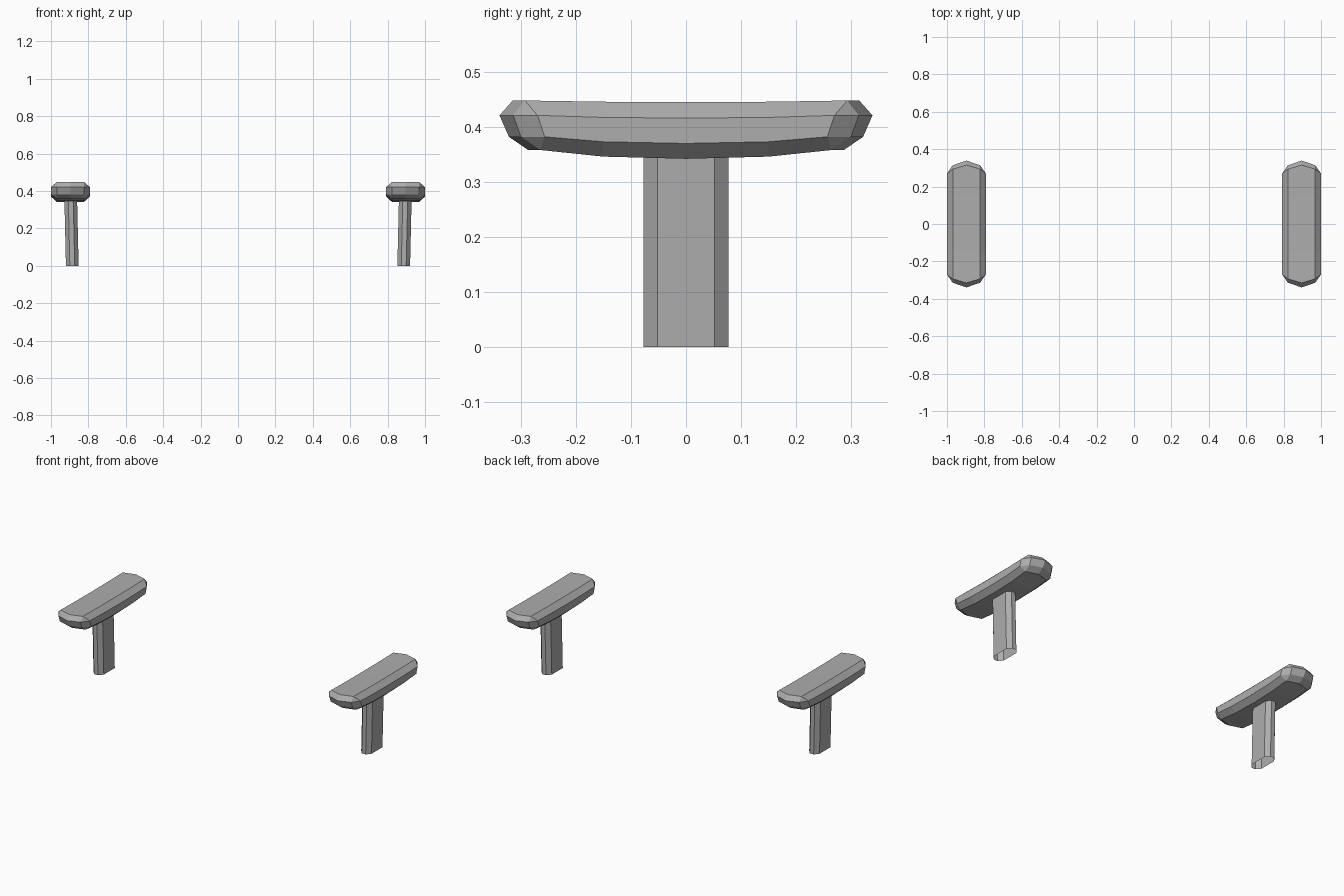
import bpy
import bmesh

cube = bpy.data.objects.get("Cube")
if cube:
    bpy.data.objects.remove(cube, do_unlink=True)

GREY = (0.42, 0.42, 0.42, 1.0)
grey = bpy.data.materials.new("plain_grey")
grey.use_nodes = True
grey.diffuse_color = GREY
grey.node_tree.nodes["Principled BSDF"].inputs["Base Color"].default_value = GREY


def add_object(name, bm):
    bmesh.ops.remove_doubles(bm, verts=bm.verts, dist=0.0005)
    bmesh.ops.recalc_face_normals(bm, faces=bm.faces)
    mesh = bpy.data.meshes.new(name)
    bm.to_mesh(mesh)
    bm.free()
    mesh.materials.append(grey)
    obj = bpy.data.objects.new(name, mesh)
    bpy.context.collection.objects.link(obj)


def skin(bm, rings):
    """Join neighbouring rings of vertices, skipping collapsed faces."""
    for low, high in zip(rings, rings[1:]):
        for i in range(len(low)):
            j = (i + 1) % len(low)
            corners = [low[i], low[j], high[j], high[i]]
            unique = []
            for v in corners:
                if all((v.co - u.co).length > 0.0005 for u in unique):
                    unique.append(v)
            if len(unique) > 2:
                bm.faces.new(unique)


# Pad layers: half width, shoulder y, nose corner (x, y), tip y, z in the middle, z at the ends
LAYERS = [
    (0.073, 0.265, 0.073, 0.265, 0.287, 0.342, 0.358),
    (0.104, 0.257, 0.073, 0.300, 0.322, 0.370, 0.382),
    (0.104, 0.270, 0.073, 0.314, 0.339, 0.416, 0.421),
    (0.073, 0.293, 0.073, 0.293, 0.315, 0.445, 0.448),
]
MID_Y = 0.15


def pad_ring(bm, width, side_y, nose_x, nose_y, tip, z_mid, z_end, cx):
    z_part = z_mid + (z_end - z_mid) * 0.25
    quarter = [(width, 0, z_mid), (width, MID_Y, z_part),
               (width, side_y, z_end), (nose_x, nose_y, z_end), (0, tip, z_end)]
    half = quarter + [(-x, y, z) for x, y, z in quarter[-2::-1]]
    ring = half + [(x, -y, z) for x, y, z in half[-2:0:-1]]
    return [bm.verts.new((cx + x, y, z)) for x, y, z in ring]


def cap(bm, ring):
    """Close a ring with strips that run across the pad."""
    n = len(ring)
    half = n // 2
    order = [(ring[k], ring[half - k]) for k in range(-3, 4)]
    for (a, b), (c, d) in zip(order, order[1:]):
        if (a.co - c.co).length > 0.0005:
            bm.faces.new((a, b, d, c))
    for k in (4, -4):
        bm.faces.new((ring[k], ring[k - 1 if k > 0 else k + 1],
                      ring[half - (k - 1 if k > 0 else k + 1)]))


def armrest(label, side):
    # Padded top with faceted, rounded ends
    bm = bmesh.new()
    rings = [pad_ring(bm, *layer, side * 0.896) for layer in LAYERS]
    skin(bm, rings)
    cap(bm, rings[0])
    cap(bm, rings[-1])
    add_object(label + "_armrest_pad", bm)

    # Slightly leaning post with chamfered corners, open underneath
    bm = bmesh.new()
    section = [(0.034, 0.052), (0.013, 0.077), (-0.013, 0.077), (-0.034, 0.052)]
    section += [(-x, -y) for x, y in section]
    rings = [[bm.verts.new((side * cx + x, y, z)) for x, y in section]
             for cx, z in ((0.886, 0), (0.894, 0.344))]
    skin(bm, rings)
    add_object(label + "_armrest_post", bm)


armrest("left", 1)
armrest("right", -1)
